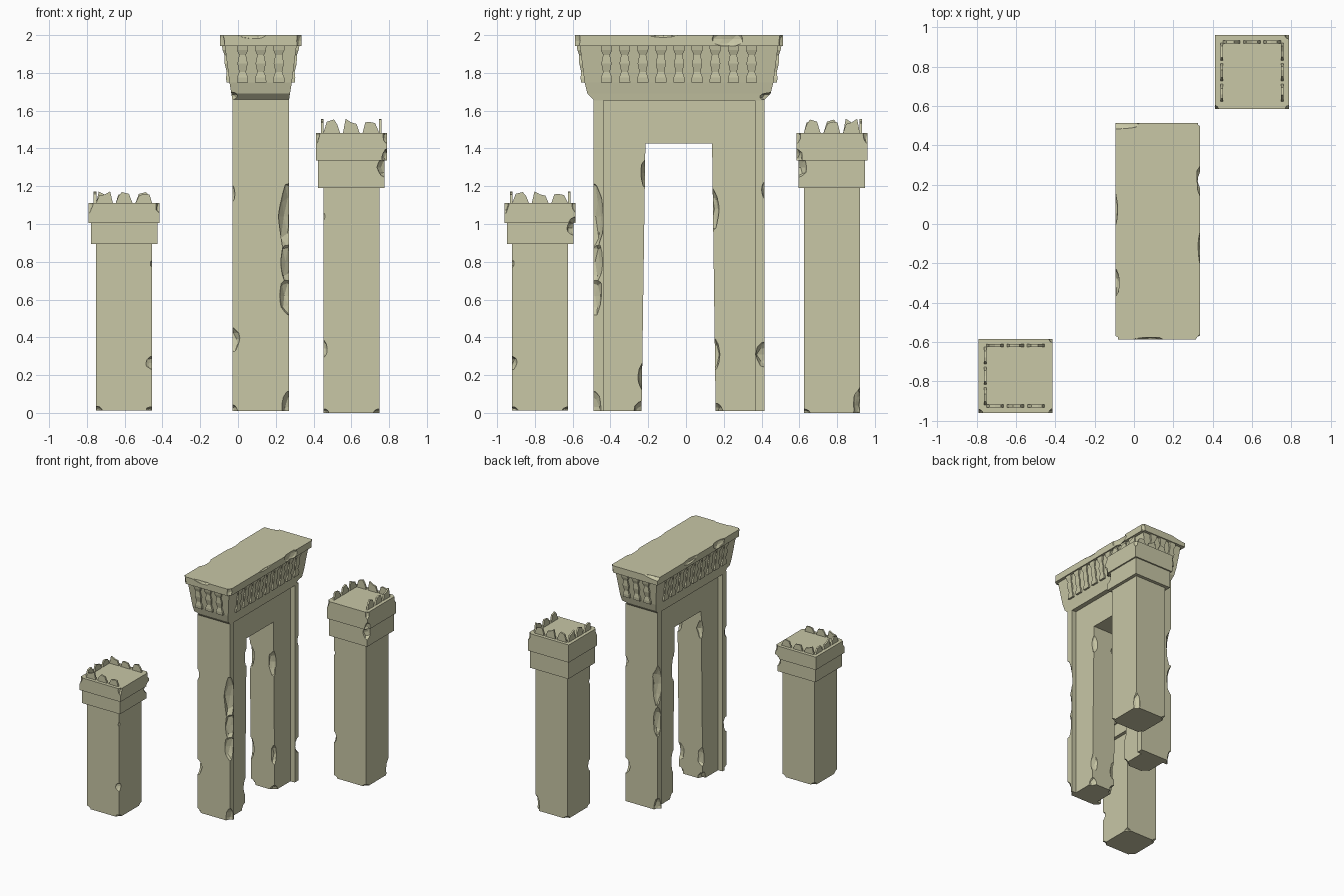
import bpy, bmesh, random
from math import pi
from mathutils import Vector, Matrix

random.seed(7)
STONE = bpy.data.materials.new("sandstone")
STONE.diffuse_color = (0.58, 0.57, 0.38, 1)
GX, GY = 0.12, -0.037          # gate centre


def finish(bm, name):
    bmesh.ops.recalc_face_normals(bm, faces=bm.faces)
    me = bpy.data.meshes.new(name)
    bm.to_mesh(me)
    bm.free()
    ob = bpy.data.objects.new(name, me)
    bpy.context.collection.objects.link(ob)
    me.materials.append(STONE)
    return ob


def loft(bm, rings):
    """Skin a stack of equal-length point rings and cap both ends."""
    rows = [[bm.verts.new(p) for p in r] for r in rings]
    n = len(rows[0])
    for a, b in zip(rows, rows[1:]):
        for i in range(n):
            bm.faces.new((a[i], a[(i + 1) % n], b[(i + 1) % n], b[i]))
    bm.faces.new(rows[0][::-1])
    bm.faces.new(rows[-1])


def tower(cx, cy, levels, name):
    """Stack of centred rectangles: (z, half x, half y)."""
    bm = bmesh.new()
    loft(bm, [[(cx + sx * hx, cy + sy * hy, z) for sx, sy in
               ((-1, -1), (1, -1), (1, 1), (-1, 1))] for z, hx, hy in levels])
    return finish(bm, name)


def chip(ob, chips):
    """Knock faceted bites out: each chip is (x, y, z, rx, ry, rz)."""
    for x, y, z, rx, ry, rz in chips:
        bm = bmesh.new()
        bmesh.ops.create_icosphere(bm, subdivisions=2, radius=1)
        for v in bm.verts:
            v.co *= random.uniform(0.88, 1.1)
            v.co = Vector((x + v.co.x * rx, y + v.co.y * ry, z + v.co.z * rz))
        cutter = finish(bm, "chip_cutter")
        cutter.hide_render = True
        mod = ob.modifiers.new("chip", 'BOOLEAN')
        mod.operation, mod.solver, mod.object = 'DIFFERENCE', 'EXACT', cutter
        bpy.context.view_layer.update()
        dg = bpy.context.evaluated_depsgraph_get()
        me = bpy.data.meshes.new_from_object(ob.evaluated_get(dg))
        ob.modifiers.clear()
        ob.data = me
        bpy.data.objects.remove(cutter)


# --- Gate: recessed doorway panel with protruding end strips
bm = bmesh.new()
outline = [(-0.46, 0.01), (-0.235, 0.01), (-0.215, 1.425), (0.138, 1.425),
           (0.157, 0.01), (0.39, 0.01), (0.39, 1.68), (-0.46, 1.68)]
loft(bm, [[(GX + sx * 0.11, y, z) for y, z in outline] for sx in (-1, 1)])
panel = finish(bm, "gate_panel")
strips = [tower(GX, y, [(0.01, 0.15, 0.026), (1.66, 0.15, 0.026)], n)
          for y, n in ((-0.464, "gate_strip_front"), (0.39, "gate_strip_back"))]

front_bites = [(0.28, -0.50, 1.04, 0.07, 0.07, 0.20), (0.28, -0.50, 0.80, 0.055, 0.06, 0.14),
               (0.28, -0.50, 0.62, 0.06, 0.06, 0.12), (-0.04, -0.50, 0.39, 0.055, 0.05, 0.07),
               (0.28, -0.50, 0.03, 0.05, 0.05, 0.10), (-0.04, -0.50, 0.01, 0.04, 0.04, 0.04),
               (-0.035, -0.495, 1.16, 0.02, 0.03, 0.05)]
back_bites = [(-0.04, 0.42, 1.05, 0.06, 0.06, 0.18), (-0.04, 0.42, 0.75, 0.05, 0.05, 0.14),
              (0.28, 0.425, 0.31, 0.06, 0.06, 0.07), (-0.04, 0.42, 0.03, 0.05, 0.05, 0.08),
              (0.275, 0.42, 1.18, 0.03, 0.02, 0.05)]
jamb_bites = []
for x in (0.235, 0.005):       # matching bites on both faces of the opening
    jamb_bites += [(x, -0.21, 1.27, 0.05, 0.03, 0.08), (x, -0.215, 0.19, 0.06, 0.04, 0.09),
                   (x, -0.23, 0.0, 0.05, 0.05, 0.07), (x, 0.14, 1.08, 0.05, 0.035, 0.11),
                   (x, 0.145, 0.31, 0.04, 0.035, 0.10), (x, 0.15, 0.0, 0.05, 0.05, 0.06)]
chip(strips[0], front_bites)
chip(strips[1], back_bites)
chip(panel, front_bites[:3] + back_bites[:1] + jamb_bites)

# --- Flared capital and top slab
body = tower(GX, GY, [(1.655, 0.15, 0.45), (1.69, 0.155, 0.485), (1.75, 0.165, 0.50),
                      (1.945, 0.19, 0.525)], "capital_body")
chip(body, [(0.28, 0.45, 1.67, 0.05, 0.06, 0.03), (-0.04, -0.53, 1.67, 0.05, 0.05, 0.03)])
slab = tower(GX, GY, [(1.943, 0.215, 0.55), (2.0, 0.215, 0.55)], "capital_slab")
chip(slab, [(0.345, 0.22, 1.98, 0.03, 0.09, 0.05), (-0.10, -0.30, 1.985, 0.03, 0.08, 0.04),
            (-0.09, 0.51, 2.01, 0.13, 0.03, 0.03), (0.34, -0.59, 1.97, 0.03, 0.03, 0.06),
            (-0.10, -0.59, 1.96, 0.03, 0.03, 0.06), (0.34, 0.52, 1.96, 0.025, 0.03, 0.06),
            (0.34, -0.12, 2.005, 0.015, 0.09, 0.02), (-0.1, 0.08, 1.99, 0.018, 0.1, 0.03),
            (0.08, -0.59, 2.0, 0.08, 0.015, 0.02)])

# --- Hourglass balusters leaning with the flare
PROFILE = [(1.75, 0.030, 0.016), (1.775, 0.029, 0.015), (1.805, 0.018, 0.008),
           (1.85, 0.027, 0.013), (1.895, 0.018, 0.008), (1.92, 0.029, 0.014),
           (1.945, 0.030, 0.015)]


def balusters(name, count, angle, near, far):
    """Row on one capital face; near/far are face distances at bottom/top."""
    bm = bmesh.new()
    rot = Matrix.Translation((GX, GY, 0)) @ Matrix.Rotation(angle, 4, 'Z')
    for i in range(count):
        u = (i - (count - 1) / 2) * 0.096
        rings = []
        for z, w, d in PROFILE:
            face = near + (far - near) * (z - 1.75) / 0.195
            ring = ((face - 0.02, u - w), (face + d, u - w), (face + d, u + w), (face - 0.02, u + w))
            rings.append([rot @ Vector((a, b, z)) for a, b in ring])
        loft(bm, rings)
    finish(bm, name)


balusters("balusters_right", 9, 0, 0.165, 0.19)
balusters("balusters_left", 9, pi, 0.165, 0.19)
balusters("balusters_front", 3, -pi / 2, 0.503, 0.527)
balusters("balusters_back", 3, pi / 2, 0.503, 0.527)

# --- Broken crest: thin jagged teeth on three sides of a pillar
TEETH = [[(-0.045, 0), (0.045, 0), (0.034, 0.45), (0.026, 0.8), (-0.012, 0.95), (-0.03, 0.6)],
         [(-0.045, 0), (0.045, 0), (0.03, 0.75), (0.01, 0.8), (-0.022, 0.7), (-0.032, 0.4)],
         [(-0.045, 0), (0.045, 0), (0.036, 0.6), (0.03, 1.0), (0.0, 0.75), (-0.028, 0.65)]]


def crest(name, cx, cy, z, height, angles):
    bm = bmesh.new()
    for k, ang in enumerate(angles):
        rot = Matrix.Translation((cx, cy, z)) @ Matrix.Rotation(ang, 4, 'Z')
        for i in range(3):
            u = (i - 1) * 0.104
            tooth = TEETH[(i + k) % 3]
            loft(bm, [[rot @ Vector((r, u + a, b * height - 0.003)) for a, b in tooth]
                      for r in (0.147, 0.161)])
    finish(bm, name)


def pillar(name, cx, cy, heights, angles, shaft_chips, collar_chips, block_chips):
    z0, z1, z2, z3, z4 = heights
    shaft = tower(cx, cy, [(z0, 0.148, 0.148), (z1, 0.148, 0.148)], name + "_shaft")
    collar = tower(cx, cy, [(z1, 0.176, 0.176), (z2, 0.176, 0.176)], name + "_collar")
    block = tower(cx, cy, [(z2, 0.188, 0.188), (z3, 0.188, 0.188)], name + "_block")
    feet = [(cx + sx * 0.15, cy + sy * 0.15, z0, 0.035, 0.035, 0.022)
            for sx in (-1, 1) for sy in (-1, 1)]
    corners = [(cx + sx * 0.195, cy + sy * 0.195, z3 - 0.01, 0.03, 0.03, 0.05)
               for sx, sy in ((-1, -1), (1, -1), (1, 1))]
    chip(shaft, feet + shaft_chips)
    chip(collar, collar_chips)
    chip(block, corners + block_chips)
    crest(name + "_crest", cx, cy, z3, z4 - z3, angles)


pillar("short_pillar", -0.603, -0.772, (0.013, 0.895, 1.005, 1.112, 1.175),
       (pi / 2, pi, -pi / 2),
       [(-0.45, -0.925, 0.265, 0.04, 0.03, 0.04), (-0.452, -0.92, 0.79, 0.012, 0.012, 0.02)],
       [(-0.42, -0.59, 0.98, 0.04, 0.04, 0.045)],
       [(-0.41, -0.58, 1.01, 0.04, 0.04, 0.03)])
pillar("tall_pillar", 0.60, 0.772, (0.0, 1.19, 1.335, 1.482, 1.56),
       (0, pi / 2, pi),
       [(0.445, 0.62, 0.34, 0.028, 0.03, 0.05), (0.75, 0.925, 0.04, 0.04, 0.04, 0.10),
        (0.45, 0.622, 1.04, 0.012, 0.012, 0.02)],
       [(0.782, 0.59, 1.30, 0.045, 0.05, 0.06)],
       [(0.795, 0.58, 1.35, 0.035, 0.04, 0.05)])
